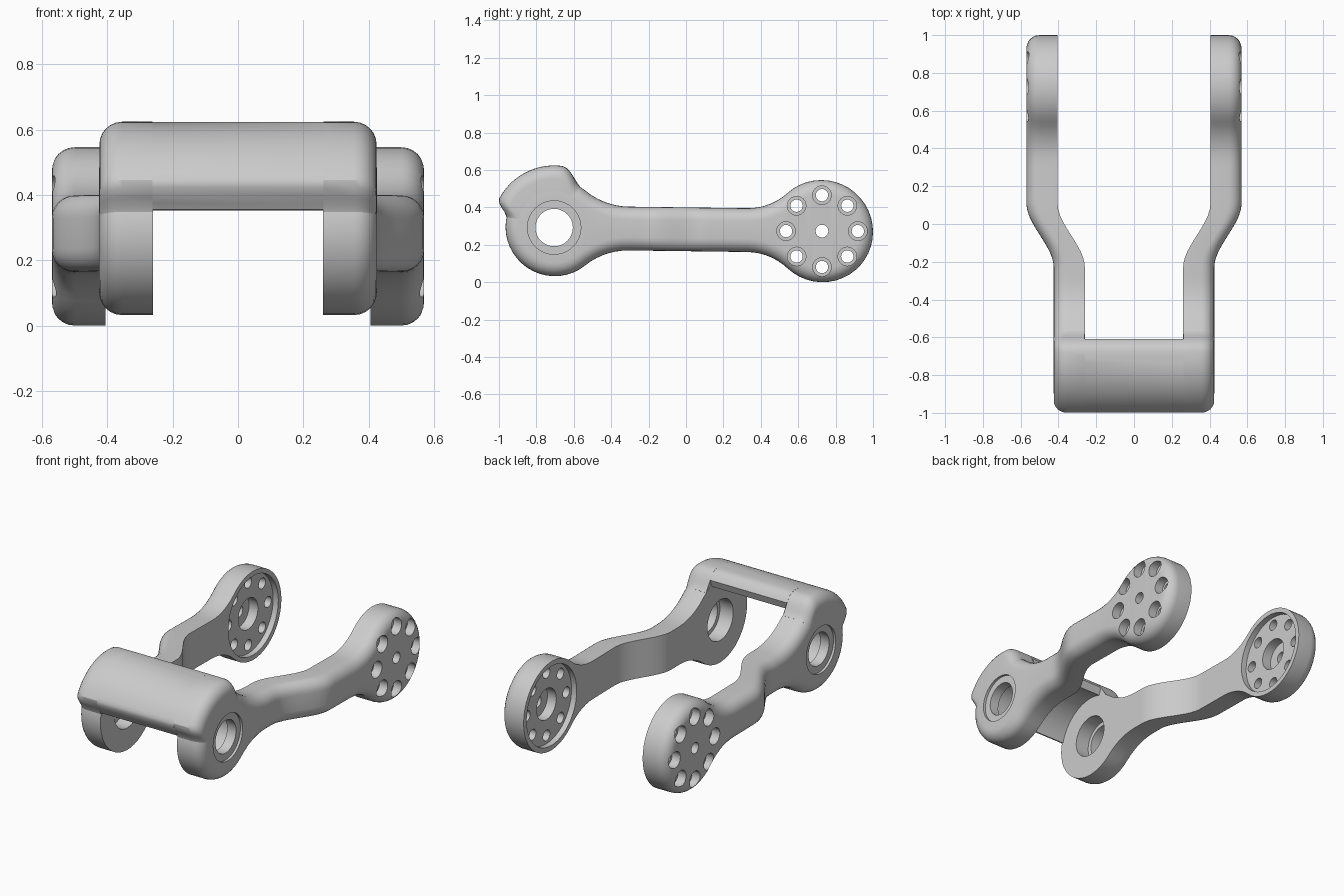
import bpy, bmesh
from math import sin, cos, pi, atan2, hypot, radians

if "Cube" in bpy.data.objects:
    bpy.data.objects.remove(bpy.data.objects["Cube"])

FRONT = (-0.705, 0.292, 0.26)    # pivot lobe: y, z, radius
REAR = (0.727, 0.273, 0.273)     # bolted disc lobe: y, z, radius
H, D, ROUND = 0.117, 0.40, 0.07  # arm half height, neck length, edge rounding


def smooth(u):
    u = max(0, min(1, u))
    return u * u * (3 - 2 * u)


def make_object(name, bm):
    bmesh.ops.recalc_face_normals(bm, faces=bm.faces)
    me = bpy.data.meshes.new(name)
    bm.to_mesh(me)
    bm.free()
    ob = bpy.data.objects.new(name, me)
    bpy.context.collection.objects.link(ob)
    return ob


def activate(ob):
    bpy.ops.object.select_all(action='DESELECT')
    ob.select_set(True)
    bpy.context.view_layer.objects.active = ob


def lobe(R, t):
    """Half outline of a round lobe with a fillet into the arm, inset by t."""
    F = (D * D + H * H - R * R) / (2 * (R - H))
    phi = atan2(H + F, D)
    pts = []
    for i in range(17):
        a = pi + (phi - pi) * i / 16
        pts.append(((R - t) * cos(a), (R - t) * sin(a)))
    for i in range(1, 8):
        a = phi + pi + (pi / 2 - phi) * i / 7
        pts.append((D + (F + t) * cos(a), H + F + (F + t) * sin(a)))
    return pts


def outline(t):
    """Closed arm outline (y, half height), inset by t."""
    a = [(FRONT[0] + p, q) for p, q in lobe(FRONT[2], t)]
    c = [(REAR[0] - p, q) for p, q in reversed(lobe(REAR[2], t))]
    y0, y1 = a[-1][0], c[0][0]
    b = [(y0 + (y1 - y0) * i / 20, H - t) for i in range(1, 20)]
    up = a + b + c
    return up + [(y, -w) for y, w in reversed(up[1:-1])], len(up)


def build_arm():
    bm = bmesh.new()
    # flat inner side, straight wall, then a rounded outer edge
    levels = [(0, 0)]
    for i in range(7):
        a = i / 6 * pi / 2
        levels.append((0.095 + ROUND * sin(a), ROUND * (1 - cos(a))))
    rings = []
    for x, t in levels:
        pts, n = outline(t)
        ring = []
        for y, w in pts:
            k = (y - FRONT[0]) / (REAR[0] - FRONT[0])
            z = FRONT[1] + (REAR[1] - FRONT[1]) * k + w
            ring.append(bm.verts.new((0.26 + x + 0.145 * smooth((y + 0.23) / 0.34), y, z)))
        rings.append(ring)
    N = len(rings[0])
    for r, s in zip(rings, rings[1:]):
        for j in range(N):
            bm.faces.new((r[j], r[(j + 1) % N], s[(j + 1) % N], s[j]))
    for r in (rings[0], rings[-1]):
        for j in range(n - 1):
            quad = [r[j], r[j + 1], r[-(j + 1) % N], r[-j % N]]
            bm.faces.new(list(dict.fromkeys(quad)))
    return make_object("side_arms", bm)


def cut(ob, y, z, r, x0, x1, seg=24):
    """Drill a round hole along x."""
    bm = bmesh.new()
    rings = [[bm.verts.new((x, y + r * cos(2 * pi * i / seg), z + r * sin(2 * pi * i / seg)))
              for i in range(seg)] for x in (x0, x1)]
    for i in range(seg):
        j = (i + 1) % seg
        bm.faces.new((rings[0][i], rings[0][j], rings[1][j], rings[1][i]))
    bm.faces.new(rings[0])
    bm.faces.new(rings[1])
    tool = make_object("cutter", bm)
    tool.hide_render = True
    m = ob.modifiers.new("hole", 'BOOLEAN')
    m.operation, m.solver, m.object = 'DIFFERENCE', 'EXACT', tool
    activate(ob)
    bpy.ops.object.modifier_apply(modifier=m.name)
    bpy.data.objects.remove(tool)


arm = build_arm()
# front pivot bore: shallow outer seat, through hole, wider inner bore
fy, fz, _ = FRONT
cut(arm, fy, fz, 0.143, 0.41, 0.5, 40)
cut(arm, fy, fz, 0.10, 0.2, 0.5, 32)
cut(arm, fy, fz, 0.125, 0.2, 0.35, 32)
# rear disc: inner recess, hub pocket, centre hole and bolt circle
ry, rz, _ = REAR
cut(arm, ry, rz, 0.243, 0.35, 0.44, 48)
cut(arm, ry, rz, 0.095, 0.36, 0.50, 32)
cut(arm, ry, rz, 0.034, 0.37, 0.65)
for i in range(8):
    y, z = ry + 0.192 * cos(i * pi / 4), rz + 0.192 * sin(i * pi / 4)
    cut(arm, y, z, 0.033, 0.37, 0.65)
    cut(arm, y, z, 0.050, 0.515, 0.65)
mir = arm.modifiers.new("mirror", 'MIRROR')
activate(arm)
bpy.ops.object.modifier_apply(modifier=mir.name)


def bridge_section(inset, wide):
    """Curved plate around the pivot axis; wide sections blend into the arms."""
    a0, a1, rin = (58, 168, 0.15) if wide else (71, 166, 0.25)
    n, outer, inner = 28, [], []
    for i in range(n + 1):
        a = a0 + (a1 - a0) * i / n
        s = smooth((a - 58) / 25) * smooth((168 - a) / 16)
        r = 0.259 - inset + 0.073 * s
        c, d = cos(radians(a)), sin(radians(a))
        outer.append((fy + r * c, fz + r * d))
        inner.append((fy + rin * c, fz + rin * d))
    return outer + inner[::-1]


# front bridge joining both arms
half = [(0.261, 0, False), (0.2615, 0, True)]
for i in range(7):
    a = i / 6 * pi / 2
    half.append((0.3545 + ROUND * sin(a), ROUND * (1 - cos(a)), True))
stations = [(-x, t, w) for x, t, w in reversed(half)] + half
bm = bmesh.new()
rings = [[bm.verts.new((x, y, z)) for y, z in bridge_section(t, w)] for x, t, w in stations]
N = len(rings[0])
for r, s in zip(rings, rings[1:]):
    for j in range(N):
        bm.faces.new((r[j], r[(j + 1) % N], s[(j + 1) % N], s[j]))
for r in (rings[0], rings[-1]):
    for j in range(N // 2 - 1):
        bm.faces.new((r[j], r[j + 1], r[N - 2 - j], r[N - 1 - j]))
bridge = make_object("front_bridge", bm)

for ob in (arm, bridge):
    activate(ob)
    bpy.ops.object.shade_smooth_by_angle(angle=radians(32))
